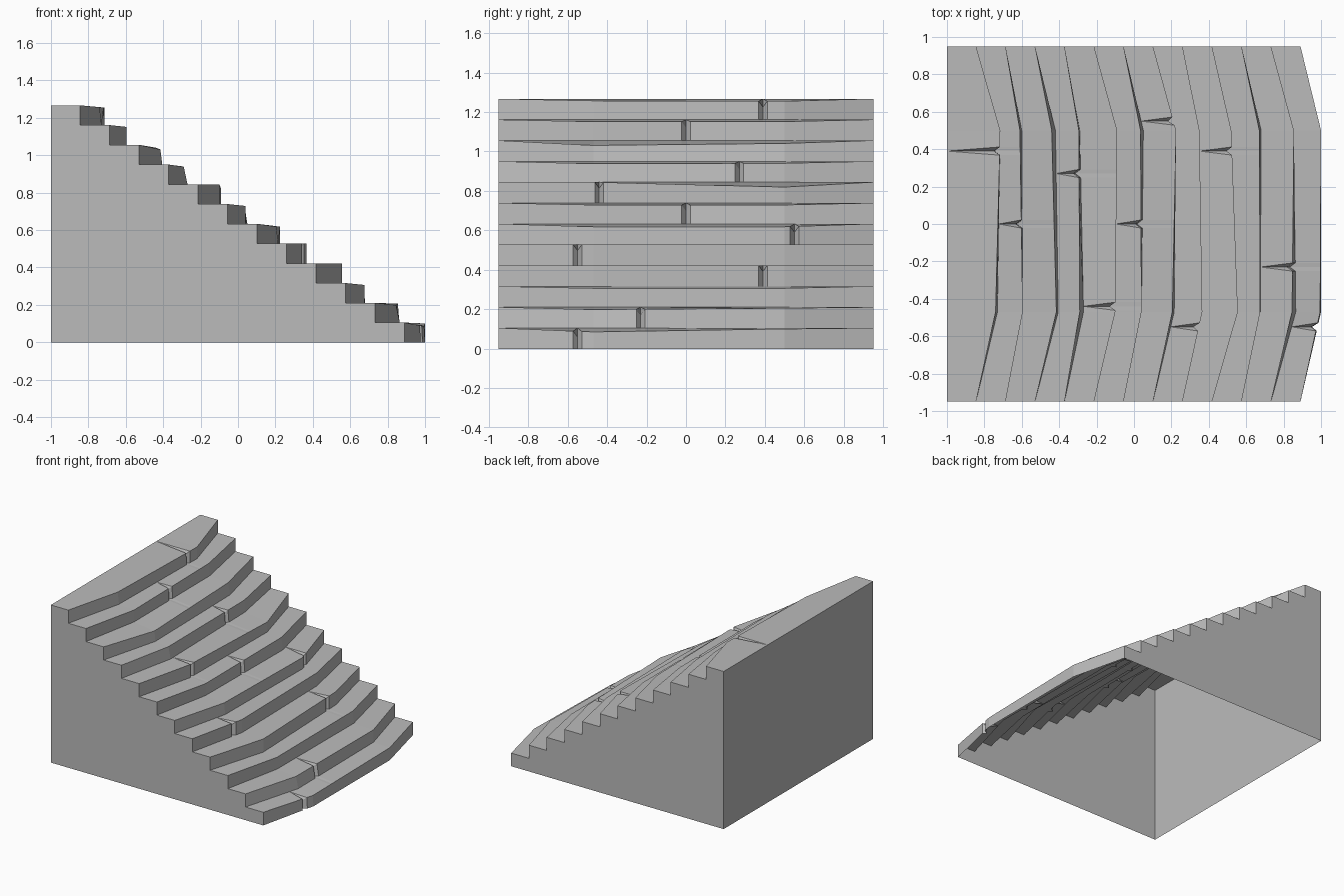
import bpy, bmesh
from mathutils import Vector

cube = bpy.data.objects.get("Cube")
if cube:
    bpy.data.objects.remove(cube)

HALF = 0.95            # half width of the flight
RISE = 1.267 / 12      # height of one step
RUN = 0.1577           # depth of one step
BACK = -1.0
BREAKS = (-HALF, -0.47, 0.5, HALF)

# Per step, bottom to top:
# nose x at right / left break, top recess right / left, sag right / left, chip y
STEPS = [
    (1.00, 1.00, 0.005, 0.00, 0.02, 0.005, -0.55),
    (0.865, 0.855, 0.02, 0.00, 0.012, 0.005, -0.23),
    (0.675, 0.68, 0.00, 0.01, 0.01, 0.01, None),
    (0.555, 0.52, 0.00, 0.00, 0.00, 0.00, 0.39),
    (0.365, 0.35, 0.00, 0.00, 0.00, 0.00, -0.55),
    (0.215, 0.225, 0.01, 0.00, 0.015, 0.015, 0.55),
    (0.04, 0.05, 0.00, 0.015, 0.01, 0.01, 0.0),
    (-0.10, -0.09, 0.00, 0.00, 0.00, 0.025, -0.44),
    (-0.27, -0.29, 0.02, 0.005, 0.012, 0.01, 0.27),
    (-0.405, -0.42, 0.01, 0.02, 0.025, 0.015, None),
    (-0.595, -0.60, 0.00, 0.01, 0.01, 0.01, 0.0),
    (-0.73, -0.715, 0.01, 0.00, 0.01, 0.012, 0.39),
]
CHIP_WIDTH, CHIP_DEPTH = 0.022, 0.03

grey = bpy.data.materials.new("stone_grey")
grey.use_nodes = True
colour = (0.5, 0.5, 0.5, 1)
grey.diffuse_color = colour
grey.node_tree.nodes["Principled BSDF"].inputs["Base Color"].default_value = colour


def end_x(k):
    return 0.89 - k * RUN


def along(y, values):
    """Interpolate a value given at the four break lines."""
    for i in range(3):
        if y <= BREAKS[i + 1]:
            t = (y - BREAKS[i]) / (BREAKS[i + 1] - BREAKS[i])
            return values[i] + t * (values[i + 1] - values[i])
    return values[3]


def riser_point(k, y, top):
    """Point on the bottom or top edge of a riser, chipped inward at its crack."""
    right, left, rec_r, rec_l, sag_r, sag_l, chip = STEPS[k]
    x = along(y, (end_x(k), right, left, end_x(k)))
    z = k * RISE
    if top:
        x -= along(y, (0, rec_r, rec_l, 0))
        z += RISE - along(y, (0, sag_r, sag_l, 0))
    if y == chip:
        x -= CHIP_DEPTH
        z -= CHIP_DEPTH if top else 0
    return Vector((x, y, z))


def stations(k):
    chip = STEPS[k][-1]
    ys = set(BREAKS)
    if chip is not None:
        ys |= {chip - CHIP_WIDTH, chip, chip + CHIP_WIDTH}
    return ys


def tread_back(k, y):
    """Point on the back edge of a tread; the crack tapers to one point there."""
    chip = STEPS[k][-1]
    if chip is not None and abs(y - chip) < CHIP_WIDTH + 0.001:
        y = chip
    if k == len(STEPS) - 1:
        return Vector((BACK, y, (k + 1) * RISE))
    return riser_point(k + 1, y, False)


def make_object(name, polygons):
    bm = bmesh.new()
    for polygon in polygons:
        unique = []
        for p in polygon:
            if all((p - q).length > 1e-5 for q in unique):
                unique.append(p)
        if len(unique) > 2:
            bm.faces.new([bm.verts.new(p) for p in unique])
    bmesh.ops.remove_doubles(bm, verts=bm.verts[:], dist=1e-5)
    mesh = bpy.data.meshes.new(name)
    bm.to_mesh(mesh)
    bm.free()
    mesh.materials.append(grey)
    obj = bpy.data.objects.new(name, mesh)
    bpy.context.collection.objects.link(obj)
    return obj


# Treads and risers
treads, risers = [], []
for k in range(len(STEPS)):
    ys = sorted(stations(k))
    for a, b in zip(ys, ys[1:]):
        risers.append([riser_point(k, a, False), riser_point(k, b, False),
                       riser_point(k, b, True), riser_point(k, a, True)])
    if k + 1 < len(STEPS):
        ys = sorted(stations(k) | stations(k + 1))
    for a, b in zip(ys, ys[1:]):
        treads.append([tread_back(k, a), riser_point(k, a, True),
                       riser_point(k, b, True), tread_back(k, b)])
make_object("treads", treads)
make_object("risers", risers)

# Stepped side walls
for name, y in (("right_side_wall", -HALF), ("left_side_wall", HALF)):
    outline = [Vector((BACK, y, 0))]
    for k in range(len(STEPS)):
        outline += [riser_point(k, y, False), riser_point(k, y, True)]
    outline.append(Vector((BACK, y, len(STEPS) * RISE)))
    make_object(name, [outline if y < 0 else outline[::-1]])

# Plain wall behind the top step; the underside stays open
top = len(STEPS) * RISE
make_object("back_wall", [[Vector((BACK, y, z)) for y, z in
                           ((HALF, 0), (-HALF, 0), (-HALF, top), (HALF, top))]])
